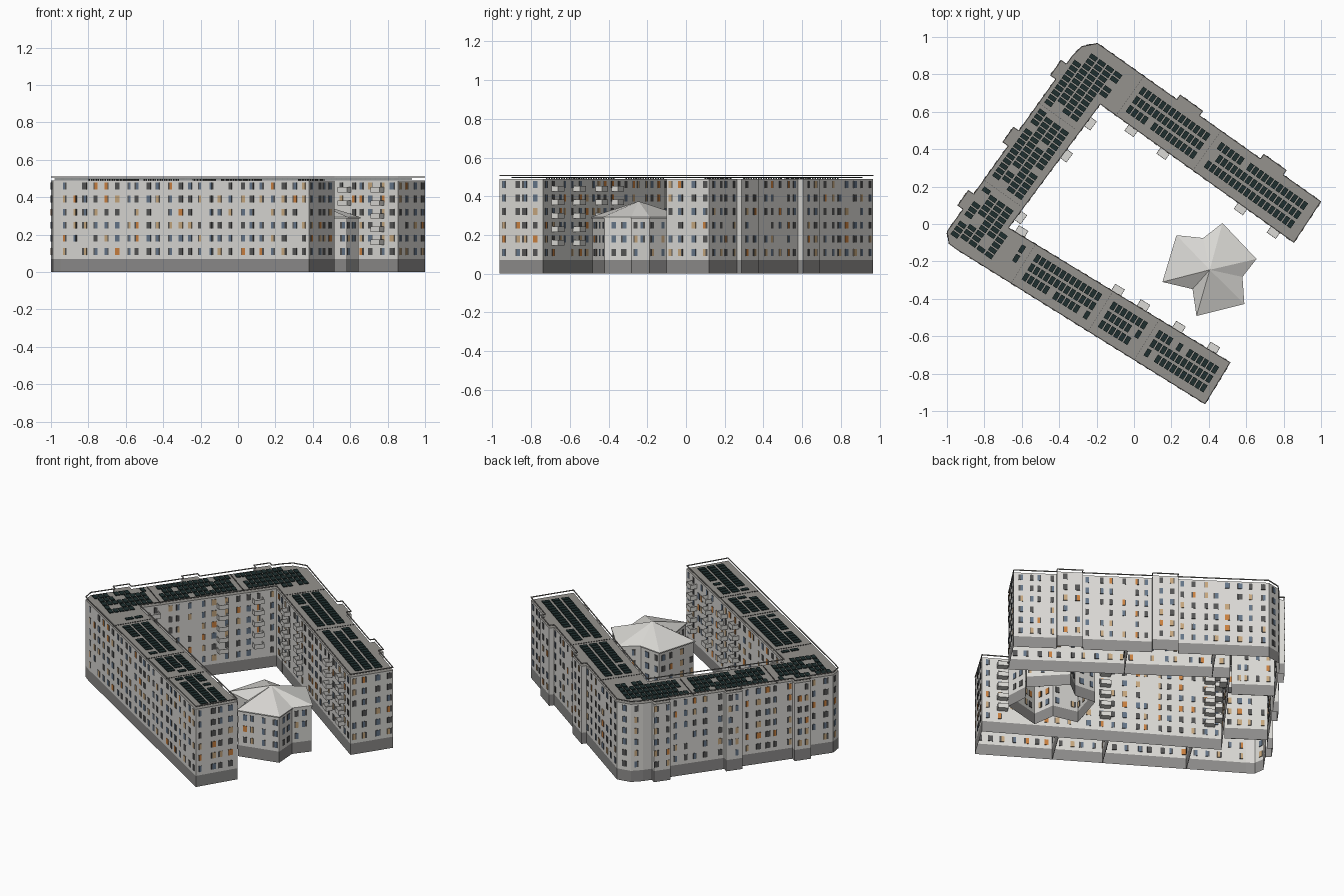
import bpy, bmesh, math, random
from mathutils import Vector

if "Cube" in bpy.data.objects:
    bpy.data.objects.remove(bpy.data.objects["Cube"])
random.seed(4)

# Materials: one flat colour each
COLOURS = {
    "wall_grey": (0.71, 0.70, 0.67), "base_grey": (0.27, 0.265, 0.26),
    "roof_grey": (0.30, 0.29, 0.27), "pale_roof": (0.70, 0.69, 0.66),
    "panel_dark": (0.013, 0.028, 0.028), "window_dark": (0.09, 0.09, 0.09),
    "glass_blue": (0.13, 0.18, 0.25), "curtain_tan": (0.57, 0.39, 0.21),
    "curtain_orange": (0.60, 0.22, 0.05), "joint_dark": (0.12, 0.12, 0.115)}
MATS = []
for name, c in COLOURS.items():
    m = bpy.data.materials.new(name)
    m.diffuse_color = (*c, 1)
    m.use_nodes = True
    m.node_tree.nodes["Principled BSDF"].inputs["Base Color"].default_value = m.diffuse_color
    MATS.append(m)
WALL, BASE, ROOF, PALE, PANEL, DARK, BLUE, TAN, ORANGE, JOINT = range(10)
FLOOR, BASE_H, TOP = 0.07, 0.07, 0.49


def finish(bm, name):
    me = bpy.data.meshes.new(name)
    bm.to_mesh(me)
    bm.free()
    for m in MATS:
        me.materials.append(m)
    ob = bpy.data.objects.new(name, me)
    bpy.context.collection.objects.link(ob)
    return ob


def box(bm, o, u, s, d, z, mat):
    """Box along wall direction u: s = along, d = outward, z = height ranges."""
    n = Vector((u.y, -u.x))
    v = [bm.verts.new((*(o + u * a + n * b), c)) for c in z
         for a, b in ((s[0], d[0]), (s[0], d[1]), (s[1], d[1]), (s[1], d[0]))]
    for q in ((3, 2, 1, 0), (4, 5, 6, 7), (0, 1, 5, 4), (1, 2, 6, 5), (2, 3, 7, 6), (3, 0, 4, 7)):
        bm.faces.new([v[i] for i in q]).material_index = mat


def edges(pts):
    for i, a in enumerate(pts):
        b = pts[(i + 1) % len(pts)]
        yield a, (b - a).normalized(), (b - a).length


def shell(name, pts, top, capped):
    """Open-bottomed wall ring with a dark plinth."""
    bm = bmesh.new()
    rings = [[bm.verts.new((*p, z)) for p in pts] for z in (0, BASE_H, top)]
    for k, mat in ((0, BASE), (1, WALL)):
        for i in range(len(pts)):
            j = (i + 1) % len(pts)
            bm.faces.new((rings[k][i], rings[k][j], rings[k + 1][j],
                          rings[k + 1][i])).material_index = mat
    if capped:
        bm.faces.new(rings[2]).material_index = ROOF
    return finish(bm, name)


def wall_windows(bm, a, u, length, floors):
    """Irregular columns of windows, showing on both sides of the wall."""
    n = max(1, round(length / 0.066))
    for i in range(n):
        c = (i + 0.5) * length / n + random.uniform(-0.014, 0.014)
        w = random.choice((0.010, 0.012, 0.014))
        side = random.choice((-1, 1))
        cover = random.choice((0.2, 0.5, 0.9))
        for f in range(floors):
            if random.random() < 0.06:
                continue
            z = BASE_H + FLOOR * f + 0.022
            glass = random.choices((BLUE, DARK, TAN, ORANGE), (38, 24, 26, 12))[0]
            box(bm, a, u, (c - w, c + w), (-0.003, 0.002), (z, z + 0.036), DARK)
            g = sorted((c + side * w, c - side * w * cover))
            box(bm, a, u, g, (-0.004, 0.003), (z, z + 0.036), glass)


def windows(name, pts, floors):
    bm = bmesh.new()
    for a, u, length in edges(pts):
        if length > 0.06:
            wall_windows(bm, a, u, length, floors)
    finish(bm, name)


def bumps(a, b, spans, depth):
    """Points from a to b with projecting bays at (position, width)."""
    u = (b - a).normalized()
    n = Vector((u.y, -u.x))
    out = [a]
    for t, w in spans:
        c = a.lerp(b, t)
        out += [c - u * w / 2, c - u * w / 2 + n * depth,
                c + u * w / 2 + n * depth, c + u * w / 2]
    return out + [b]


# U-shaped block outline, counter-clockwise
V = Vector
S0, S1 = V((-0.95, -0.135)), V((0.38, -0.963))
N0, N1 = V((1.0, 0.12)), V((-0.195, 0.967))
W0, W1 = V((-0.33, 0.90)), V((-1.0, -0.04))
E1, I1, I2, E2 = V((0.515, -0.74)), V((-0.67, -0.02)), V((-0.18, 0.64)), V((0.855, -0.10))
outline = [S1, E1, I1, I2, E2]
outline += bumps(N0, N1, [(0.22, 0.15), (0.594, 0.15)], 0.03)
outline.append(V((-0.28, 0.95)))
outline += bumps(W0, W1, [(0.09, 0.10), (0.47, 0.10), (0.83, 0.10)], 0.035)
outline += [V((-0.99, -0.105)), S0]
shell("apartment_block", outline, TOP, True)
windows("block_windows", outline, 6)

# Thin guard rail above the roof edge
bm = bmesh.new()
for a, u, length in edges(outline):
    box(bm, a, u, (0, length), (-0.004, 0.001), (0.505, 0.510), ROOF)
finish(bm, "roof_rail")

# Party walls, roof joints and solar panels for each wing
WINGS = [("south", S0, S1, 0.25, (0.345, 0.83, 1.12), (0.285, 1.52), (0.07, 0.128, 0.186)),
         ("north", N0, N1, 0.26, (0.655, 1.16), (0.05, 1.20), (0.07, 0.13, 0.19)),
         ("west", W0, W1, 0.25, (0.31, 0.815), (0.01, 1.14), (0.045, 0.098, 0.151, 0.204, 0.257))]
for name, a, b, width, cuts, (s0, s1), rows in WINGS:
    u = (b - a).normalized()
    inward = V((-u.y, u.x))
    bm = bmesh.new()
    for c in cuts:
        box(bm, a, u, (c - 0.001, c + 0.001), (-width, -0.003), (0, BASE_H), BASE)
        box(bm, a, u, (c - 0.001, c + 0.001), (-width, -0.003), (BASE_H, TOP - 0.005), WALL)
        wall_windows(bm, a + u * c, inward, width, 6)
        for k in range(16):
            d = -0.006 - k * (width - 0.01) / 16
            box(bm, a, u, (c - 0.002, c + 0.002), (d - 0.007, d), (TOP, TOP + 0.004), JOINT)
    finish(bm, name + "_party_walls")
    bm = bmesh.new()
    for d in rows:
        # inner rows of the west wing run on into the corners
        s = s0 - (0.08 if name == "west" and d > 0.08 else 0)
        while s < s1:
            clear = all(abs(s + 0.012 - c) > 0.026 for c in cuts)
            if d > 0.25 and 0.075 < s < 0.97:
                clear = False
            if clear and random.random() > 0.08:
                box(bm, a, u, (s, s + 0.025), (-d - 0.022, -d + 0.022),
                    (TOP + 0.004, TOP + 0.009), PANEL)
            s += 0.032
    finish(bm, name + "_solar_panels")

# Courtyard balconies: slab plus three parapet sides
bm = bmesh.new()
for a, b, spots in ((E1, I1, (0.085, 0.24, 0.40, 0.515, 0.95)), (I1, I2, (0.10, 0.60, 0.86)),
                    (I2, E2, (0.17, 0.335, 0.735, 0.905))):
    u = (b - a).normalized()
    for t in spots:
        c = t * (b - a).length
        l, r = c - 0.03, c + 0.03
        for k in range(5):
            z = 0.145 + FLOOR * k
            box(bm, a, u, (l, r), (0, 0.04), (z, z + 0.004), WALL)
            box(bm, a, u, (l, r), (0.037, 0.04), (z, z + 0.028), WALL)
            box(bm, a, u, (l, l + 0.003), (0, 0.038), (z, z + 0.028), WALL)
            box(bm, a, u, (r - 0.003, r), (0, 0.038), (z, z + 0.028), WALL)
finish(bm, "balconies")

# Star-shaped pavilion with a folded pointed roof
centre = V((0.405, -0.245))
star = [V(p) for p in ((0.227, -0.06), (0.152, -0.31), (0.313, -0.348), (0.334, -0.492),
                       (0.59, -0.428), (0.58, -0.283), (0.655, -0.187), (0.473, 0.005),
                       (0.37, -0.075))]
inner = [centre + (p - centre) * 0.96 for p in star]
shell("pavilion_walls", inner, 0.295, False)
windows("pavilion_windows", inner, 3)
bm = bmesh.new()
apex = bm.verts.new((*centre, 0.374))
low = [bm.verts.new((*p, 0.286)) for p in star]
high = [bm.verts.new((*p, 0.293)) for p in star]
for i in range(len(star)):
    j = (i + 1) % len(star)
    bm.faces.new((low[i], low[j], high[j], high[i])).material_index = PALE
    bm.faces.new((high[i], high[j], apex)).material_index = PALE
finish(bm, "pavilion_roof")
